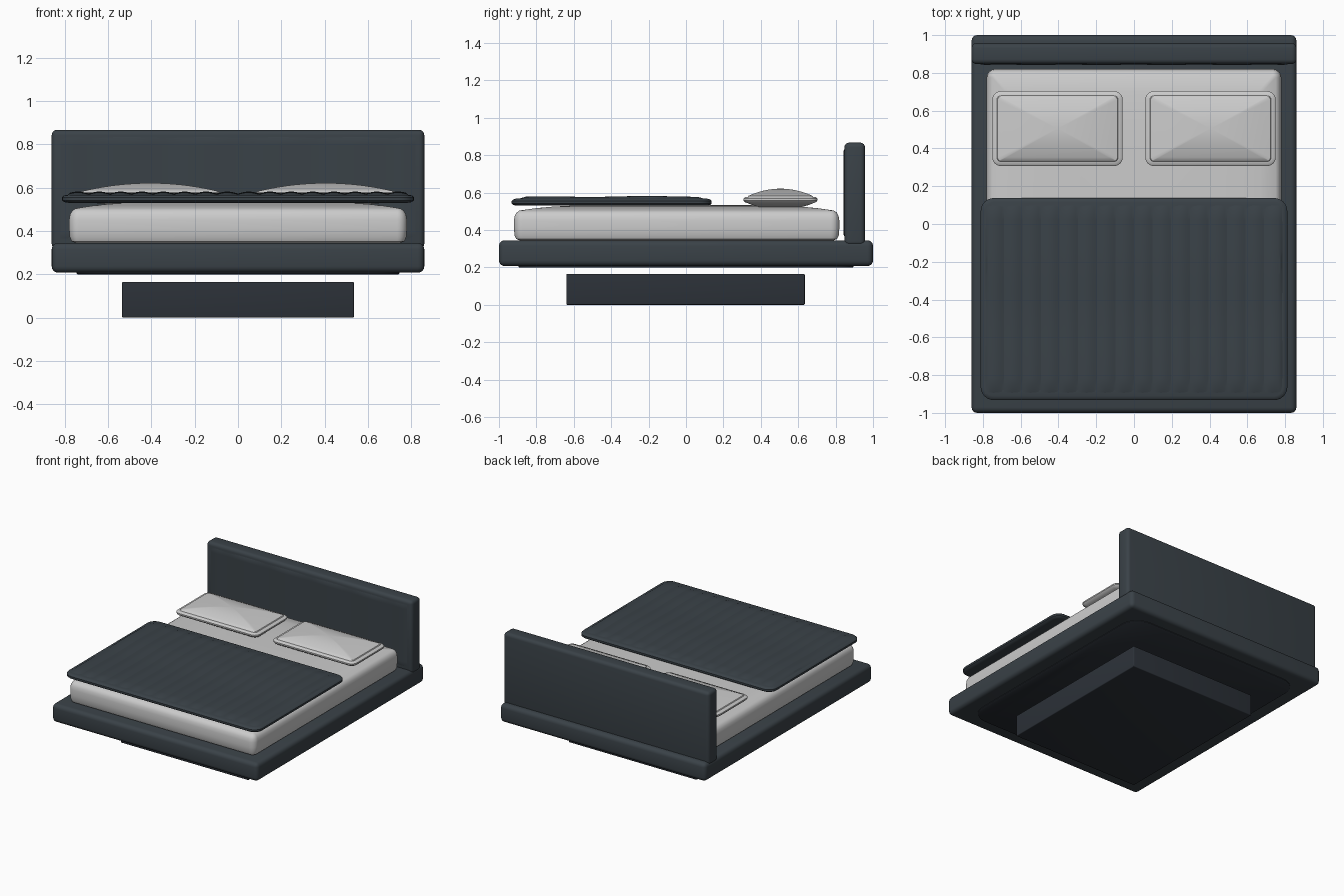
import bpy, bmesh, math

if "Cube" in bpy.data.objects:
    bpy.data.objects.remove(bpy.data.objects["Cube"])


def material(name, rgb):
    m = bpy.data.materials.new(name)
    m.diffuse_color = (*rgb, 1)
    m.use_nodes = True
    m.node_tree.nodes["Principled BSDF"].inputs["Base Color"].default_value = m.diffuse_color
    return m


SLATE = material("slate_fabric", (0.042, 0.054, 0.064))
DARK = material("dark_base", (0.025, 0.031, 0.040))


def finish(name, bm, mat=None, angle=30):
    bmesh.ops.recalc_face_normals(bm, faces=bm.faces)
    me = bpy.data.meshes.new(name)
    bm.to_mesh(me)
    bm.free()
    ob = bpy.data.objects.new(name, me)
    bpy.context.collection.objects.link(ob)
    if mat:
        me.materials.append(mat)
    bpy.ops.object.select_all(action='DESELECT')
    ob.select_set(True)
    bpy.context.view_layer.objects.active = ob
    bpy.ops.object.shade_smooth_by_angle(angle=math.radians(angle))
    return ob


def box(name, lo, hi, bevel, mat):
    """Box between two corners with rounded edges."""
    bm = bmesh.new()
    bmesh.ops.create_cube(bm, size=1)
    for v in bm.verts:
        v.co = [(a + b) / 2 + c * (b - a) for a, b, c in zip(lo, hi, v.co)]
    bmesh.ops.bevel(bm, geom=bm.edges[:], offset=bevel, segments=4,
                    profile=0.5, affect='EDGES')
    return finish(name, bm, mat)


def loft(name, cx, cy, hx, hy, r, rings, mat=None):
    """Stack of rounded rectangles; each ring is (scale, inset, z)."""
    bm = bmesh.new()
    loops = []
    for s, inset, z in rings:
        ring = []
        rad = max(r - inset, 0.01)
        for q, (sx, sy) in enumerate(((1, 1), (-1, 1), (-1, -1), (1, -1))):
            for k in range(7):
                a = math.pi / 2 * (q + k / 6)
                x = sx * (hx - inset - rad) + rad * math.cos(a)
                y = sy * (hy - inset - rad) + rad * math.sin(a)
                ring.append(bm.verts.new((cx + s * x, cy + s * y, z)))
        loops.append(ring)
    for a, b in zip(loops, loops[1:]):
        n = len(a)
        for i in range(n):
            j = (i + 1) % n
            bm.faces.new((a[i], a[j], b[j], b[i]))
    bm.faces.new(loops[0])
    bm.faces.new(loops[-1])
    return finish(name, bm, mat, 40)


def dome(z0, z1, inset, power=2, steps=9):
    """Rings that rise from an edge height to a centre height."""
    out = []
    for i in range(steps + 1):
        s = 1 - 0.97 * i / steps
        out.append((s, inset, z0 + (z1 - z0) * (1 - s ** power)))
    return out


def quilt(name, u0, u1, v0, v1, period, depth, place, wave=0.0):
    """Padded channels: a height field mapped into space by place(u, v, h)."""
    bm = bmesh.new()
    n = round((u1 - u0) / period * 8)
    m = 24
    grid = []
    for i in range(n + 1):
        u = u0 + (u1 - u0) * i / n
        row = []
        for j in range(m + 1):
            t = j / m
            v = v0 + (v1 - v0) * t
            border = i in (0, n) or j in (0, m)
            h = 0.001 + depth * abs(math.sin(math.pi * u / period))
            h += wave * math.sin(math.pi * t) * (1 + math.sin(9 * v + 3))
            row.append(bm.verts.new(place(u, v, -0.002 if border else h)))
        grid.append(row)
    for i in range(n):
        for j in range(m):
            bm.faces.new((grid[i][j], grid[i + 1][j],
                          grid[i + 1][j + 1], grid[i][j + 1]))
    return finish(name, bm, SLATE, 28)


# Base and frame
box("plinth", (-0.535, -0.64, 0), (0.535, 0.635, 0.165), 0.006, DARK)
box("bed_frame", (-0.86, -1, 0.207), (0.86, 1, 0.345), 0.03, SLATE)
loft("frame_underside", 0, 0, 0.745, 0.895, 0.14,
     [(1, 0.004, 0.2), (1, 0, 0.203), (1, 0, 0.215)], DARK)

# Headboard with vertical padded panels
box("headboard", (-0.86, 0.847, 0.315), (0.86, 0.957, 0.867), 0.025, SLATE)
quilt("headboard_padding", -0.8625 + 0.03, 0.8625 - 0.03, 0.36, 0.838,
      0.345, 0.005, lambda u, v, h: (u, 0.847 - h, v))

# Mattress with a softly domed top
loft("mattress", 0, -0.05, 0.78, 0.87, 0.045,
     [(1, 0.035, 0.343), (1, 0.012, 0.352), (1, 0.003, 0.372), (1, 0, 0.41),
      (1, 0, 0.45), (1, 0.004, 0.475), (1, 0.014, 0.493)]
     + dome(0.504, 0.534, 0.03, 5))

# Pillows: flat rim around a domed cushion
for side, label in ((-1, "left"), (1, "right")):
    loft(label + "_pillow", side * 0.405, 0.505, 0.345, 0.198, 0.045,
         dome(0.541, 0.513, 0.028, 2.5)[::-1]
         + [(1, 0.008, 0.549), (1, 0, 0.558), (1, 0, 0.568),
            (1, 0.008, 0.575), (1, 0.024, 0.577)]
         + dome(0.583, 0.621, 0.028, 2))

# Quilted blanket
loft("blanket", 0, -0.3975, 0.812, 0.535, 0.07,
     [(1, 0.03, 0.53), (1, 0.01, 0.533), (1, 0, 0.541), (1, 0, 0.555),
      (1, 0.008, 0.563), (1, 0.022, 0.567)], SLATE)
quilt("blanket_channels", -0.8, 0.8, -0.9, 0.105, 0.1, 0.009,
      lambda u, v, h: (u * 0.985, v, 0.567 + h), 0.003)
